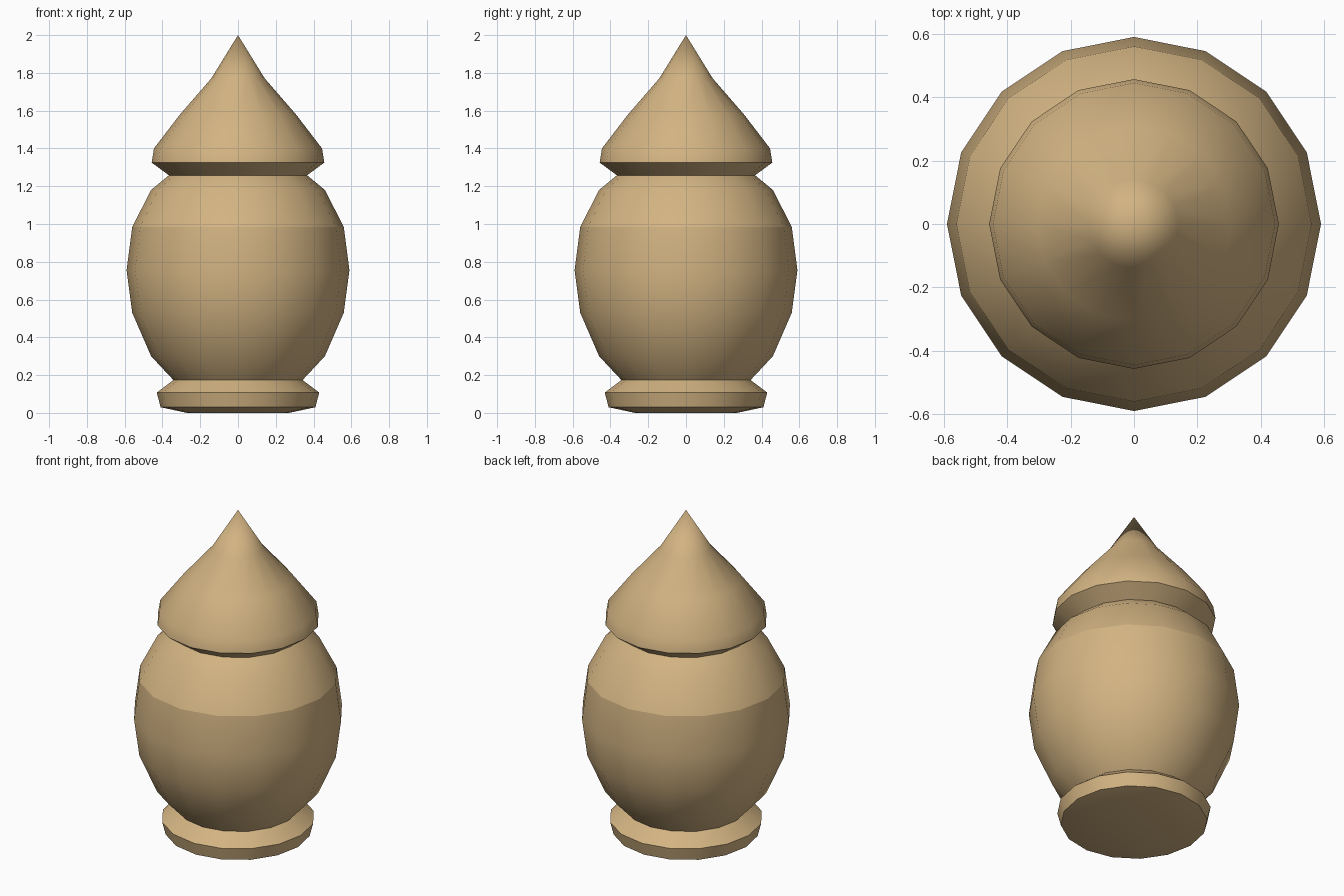
import bpy, bmesh, math

if "Cube" in bpy.data.objects:
    bpy.data.objects.remove(bpy.data.objects["Cube"], do_unlink=True)

SIDES = 16

wood = bpy.data.materials.new("tan_wood")
wood.use_nodes = True
colour = (0.65, 0.455, 0.225, 1.0)
wood.diffuse_color = colour
bsdf = wood.node_tree.nodes["Principled BSDF"]
bsdf.inputs["Base Color"].default_value = colour
bsdf.inputs["Roughness"].default_value = 0.8


def lathe(name, profile, sharp=()):
    """Spin (radius, z) points, bottom to top; sharp lists the crisp ring indices."""
    bm = bmesh.new()
    rings = []
    for r, z in profile:
        if r == 0:
            rings.append([bm.verts.new((0, 0, z))] * SIDES)
        else:
            rings.append([bm.verts.new((r * math.cos(a), r * math.sin(a), z))
                          for a in (2 * math.pi * i / SIDES for i in range(SIDES))])
    for lo, hi in zip(rings, rings[1:]):
        for i in range(SIDES):
            j = (i + 1) % SIDES
            corners = list(dict.fromkeys((lo[i], lo[j], hi[j], hi[i])))
            bm.faces.new(corners)
    for f in bm.faces:
        f.smooth = True
    for k in sharp:
        for i in range(SIDES):
            bm.edges.get((rings[k][i], rings[k][(i + 1) % SIDES])).smooth = False
    bmesh.ops.recalc_face_normals(bm, faces=bm.faces)
    mesh = bpy.data.meshes.new(name)
    bm.to_mesh(mesh)
    bm.free()
    mesh.materials.append(wood)
    obj = bpy.data.objects.new(name, mesh)
    bpy.context.collection.objects.link(obj)
    return obj


# Foot: shallow dished underside, flared band, sloping shoulder
lathe("foot", [(0, 0), (0.27, 0.0), (0.41, 0.03), (0.43, 0.108), (0.342, 0.174)],
      sharp=(2, 3))

# Rounded belly with a crisp ring at the shoulder
lathe("body", [(0.342, 0.174), (0.46, 0.30), (0.56, 0.53), (0.59, 0.755),
               (0.56, 0.985), (0.46, 1.18), (0.366, 1.258)], sharp=(4,))

# Pointed lid with an undercut rim
lathe("lid", [(0.366, 1.258), (0.457, 1.325), (0.445, 1.40), (0.307, 1.58),
              (0.142, 1.77), (0, 2.0)], sharp=(1,))
